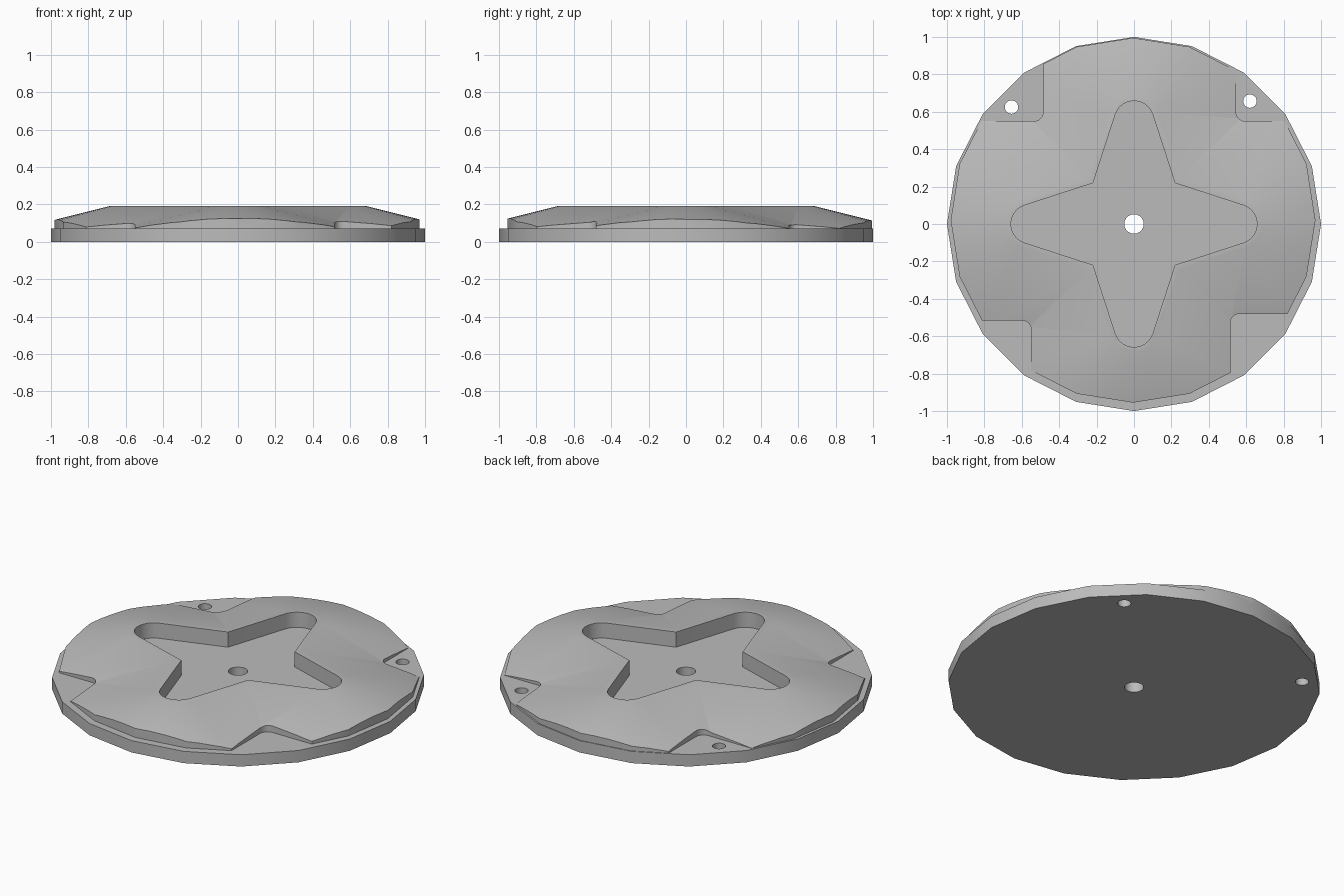
import bpy, bmesh
from math import sin, cos, pi, radians
from mathutils import Matrix, Vector

cube = bpy.data.objects.get("Cube")
if cube:
    bpy.data.objects.remove(cube, do_unlink=True)

grey = bpy.data.materials.new("plain_grey")
grey.use_nodes = True
colour = (0.5, 0.5, 0.5, 1)
grey.diffuse_color = colour
grey.node_tree.nodes["Principled BSDF"].inputs["Base Color"].default_value = colour

FLOOR, POCKET, TOP = 0.07, 0.10, 0.19
SLOPE, LIP = 0.25, 0.03


def loft(name, lower, z0, upper, z1):
    """Closed solid between two outlines with matching points."""
    bm = bmesh.new()
    a = [bm.verts.new((x, y, z0)) for x, y in lower]
    b = [bm.verts.new((x, y, z1)) for x, y in upper]
    n = len(a)
    bm.faces.new(a)
    bm.faces.new(b)
    for i in range(n):
        j = (i + 1) % n
        bm.faces.new((a[i], a[j], b[j], b[i]))
    bmesh.ops.recalc_face_normals(bm, faces=bm.faces)
    mesh = bpy.data.meshes.new(name)
    bm.to_mesh(mesh)
    bm.free()
    mesh.materials.append(grey)
    ob = bpy.data.objects.new(name, mesh)
    bpy.context.collection.objects.link(ob)
    return ob


def prism(name, outline, z0, z1):
    return loft(name, outline, z0, outline, z1)


def circle(r, n, cx=0, cy=0):
    return [(cx + r * cos(2 * pi * i / n), cy + r * sin(2 * pi * i / n)) for i in range(n)]


def star(d=0.0, reach=0.553, tip=0.105, flank=radians(18), steps=12):
    """Four-armed rounded star outline, grown outward by d."""
    k = (reach * sin(flank) + tip + d) / (cos(flank) + sin(flank))
    arm = []
    for i in range(steps + 1):
        t = flank + (pi - 2 * flank) * i / steps
        arm.append(Vector(((tip + d) * cos(t), reach + (tip + d) * sin(t))))
    arm.append(Vector((-k, k)))
    return [tuple(Matrix.Rotation(q * pi / 2, 2) @ p) for q in range(4) for p in arm]


def notch(x, y, r=0.05, far=1.2, steps=6):
    """Corner cut-out with a filleted inner corner."""
    sx, sy = (1 if x > 0 else -1), (1 if y > 0 else -1)
    pts = [(sx * far, sy * far), (x, sy * far)]
    for i in range(steps + 1):
        t = pi / 2 * i / steps
        pts.append((x + sx * r * (1 - cos(t)), y + sy * r * (1 - sin(t))))
    return pts + [(sx * far, y)]


def combine(ob, tool, operation):
    mod = ob.modifiers.new("cut", 'BOOLEAN')
    mod.operation, mod.solver, mod.object = operation, 'EXACT', tool
    bpy.context.view_layer.objects.active = ob
    bpy.ops.object.modifier_apply(modifier=mod.name)


def discard(tool):
    bpy.data.objects.remove(tool, do_unlink=True)


# Faceted base disc
base = prism("base_plate", circle(1.0, 20), 0, FLOOR)

# Upper disc, trimmed to a ramp falling away from the star
cover = prism("cover_plate", circle(0.975, 20, -0.005, 0.02), FLOOR, 0.25)
far = 0.7
ramp = loft("ramp_cutter", star(far), TOP - SLOPE * (far - LIP), star(LIP), TOP)
combine(cover, ramp, 'INTERSECT')
discard(ramp)

# Four corner notches
for x, y in ((-0.485, 0.55), (0.545, 0.55), (-0.55, -0.515), (0.515, -0.48)):
    tool = prism("notch_cutter", notch(x, y), 0.03, 0.3)
    combine(cover, tool, 'DIFFERENCE')
    discard(tool)

# Star pocket
tool = prism("pocket_cutter", star(), POCKET, 0.3)
combine(cover, tool, 'DIFFERENCE')
discard(tool)

# Centre bore and the two bolt holes
tool = prism("bore_cutter", circle(0.052, 32), -0.1, 0.3)
combine(cover, tool, 'DIFFERENCE')
combine(base, tool, 'DIFFERENCE')
discard(tool)
for x, y in ((-0.655, 0.625), (0.62, 0.657)):
    tool = prism("bolt_cutter", circle(0.036, 24, x, y), -0.1, 0.3)
    combine(base, tool, 'DIFFERENCE')
    discard(tool)

# Smooth shading with sharp edges kept
for ob in (base, cover):
    bpy.ops.object.select_all(action='DESELECT')
    ob.select_set(True)
    bpy.context.view_layer.objects.active = ob
    bpy.ops.object.shade_smooth_by_angle(angle=radians(30))
